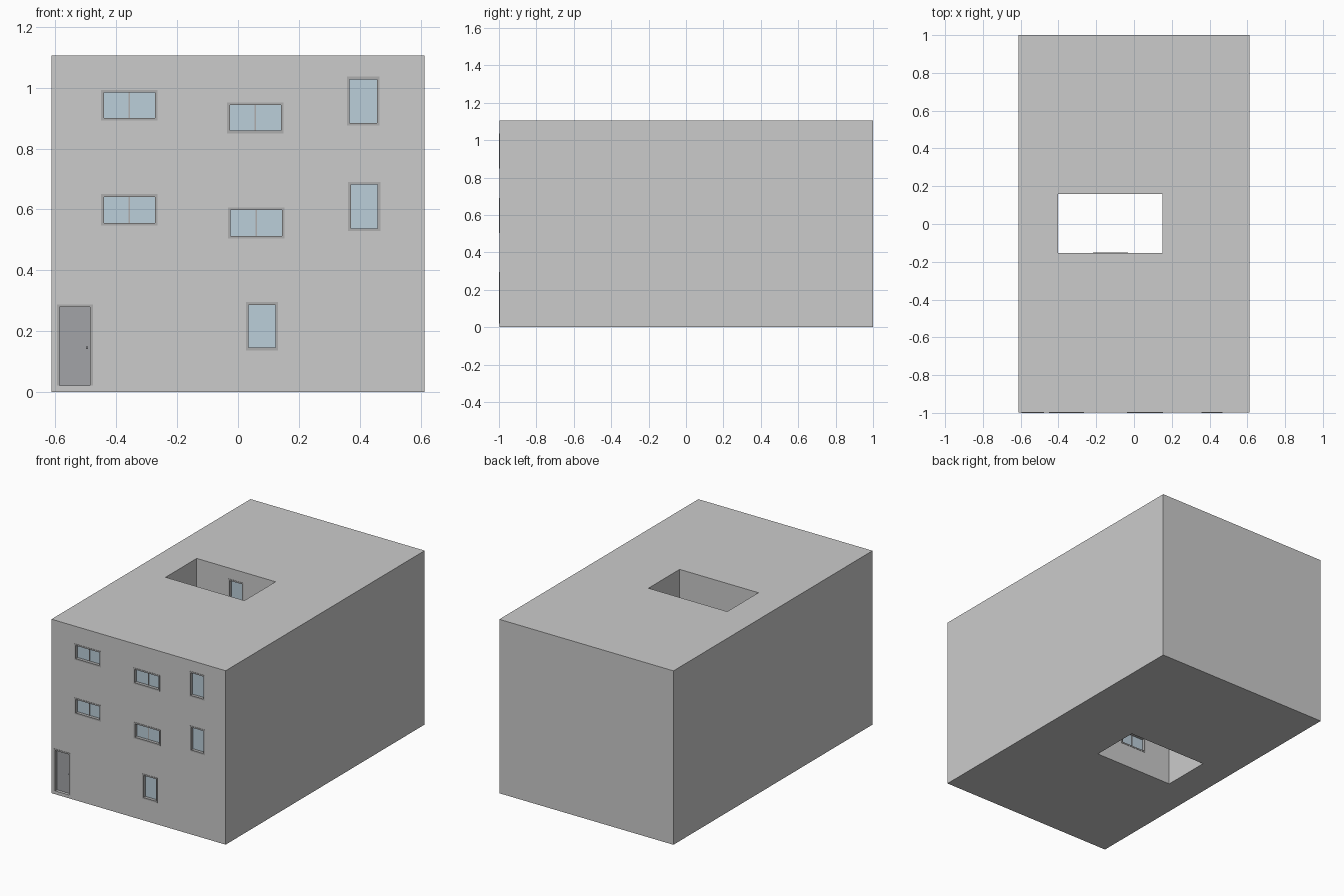
import bpy, bmesh
from mathutils import Matrix, Vector

if "Cube" in bpy.data.objects:
    bpy.data.objects.remove(bpy.data.objects["Cube"])


def material(name, rgb):
    m = bpy.data.materials.new(name)
    m.diffuse_color = (*rgb, 1)
    m.use_nodes = True
    m.node_tree.nodes["Principled BSDF"].inputs["Base Color"].default_value = m.diffuse_color
    return m


GLASS = material("glass", (0.50, 0.62, 0.70))
DOOR = material("door", (0.36, 0.37, 0.39))
SLAB = material("slab", (0.54, 0.54, 0.53))
FRAME = material("frame", (0.42, 0.42, 0.42))

OUTER = (-0.612, 0.612, -0.998, 1.0)
COURT = (-0.402, 0.152, -0.153, 0.160)
WALL = 0.035


def finish(name, bm, mat=None):
    bmesh.ops.recalc_face_normals(bm, faces=bm.faces)
    mesh = bpy.data.meshes.new(name)
    bm.to_mesh(mesh)
    bm.free()
    if mat:
        mesh.materials.append(mat)
    ob = bpy.data.objects.new(name, mesh)
    bpy.context.collection.objects.link(ob)
    return ob


def boxes(name, dims, mat=None):
    """One object from boxes given as x0, x1, y0, y1, z0, z1."""
    bm = bmesh.new()
    for x0, x1, y0, y1, z0, z1 in dims:
        c = Vector((x0 + x1, y0 + y1, z0 + z1)) / 2
        size = (abs(x1 - x0), abs(y1 - y0), abs(z1 - z0), 1)
        bmesh.ops.create_cube(bm, size=1, matrix=Matrix.Translation(c) @ Matrix.Diagonal(size))
    return finish(name, bm, mat)


def grow(rect, d):
    return (rect[0] - d, rect[1] + d, rect[2] - d, rect[3] + d)


def ring(name, outside, inside, z0, z1, mat=None):
    """Rectangular plate or wall with a rectangular hole."""
    bm = bmesh.new()

    def loop(r, z):
        return [bm.verts.new((r[i], r[j], z)) for i, j in ((0, 2), (1, 2), (1, 3), (0, 3))]
    loops = [loop(outside, z0), loop(outside, z1), loop(inside, z1), loop(inside, z0)]
    for a, b in zip(loops, loops[1:] + loops[:1]):
        for i in range(4):
            k = (i + 1) % 4
            bm.faces.new((a[i], a[k], b[k], b[i]))
    return finish(name, bm, mat)


# floor slabs and roof
levels = [(0.0, 0.018), (0.398, 0.416), (0.742, 0.760), (1.088, 1.105)]
for (z0, z1), name in zip(levels, ("ground_slab", "first_floor_slab", "second_floor_slab", "roof_slab")):
    ring(name, OUTER, COURT, z0, z1, SLAB)

# openings per storey: kind, x0, x1, z0, z1
front = [
    [("door", -0.595, -0.477, 0.021, 0.288), ("tall", 0.026, 0.132, 0.137, 0.295)],
    [("wide", -0.450, -0.264, 0.547, 0.650), ("wide", -0.033, 0.153, 0.504, 0.607),
     ("tall", 0.362, 0.468, 0.529, 0.690)],
    [("wide", -0.450, -0.264, 0.892, 0.993), ("wide", -0.036, 0.150, 0.850, 0.952),
     ("tall", 0.358, 0.465, 0.875, 1.036)],
]
court_south = [[("wide", -0.218, -0.032, 0.145, 0.247)], [], []]
court_north = [[], [("tall", -0.178, -0.072, 0.529, 0.690)],
               [("tall", -0.178, -0.072, 0.875, 1.036)]]


def opening(kind, x0, x1, z0, z1, y, out):
    """Frame, pane or leaf, set into a wall face at y that looks along out."""
    t, lip, deep = 0.009, y + out * 0.002, y - out * 0.030
    back, front_y = y - out * 0.026, y - out * 0.018
    parts = [(x0, x0 + t, deep, lip, z0, z1), (x1 - t, x1, deep, lip, z0, z1),
             (x0 + t, x1 - t, deep, lip, z1 - t, z1)]
    sill = z0 if kind == "door" else z0 + t
    if kind != "door":
        parts.append((x0 + t, x1 - t, deep, lip, z0, z0 + t))
    if kind == "wide":
        xm = (x0 + x1) / 2
        parts.append((xm - 0.002, xm + 0.002, back, front_y + out * 0.004, sill, z1 - t))
    boxes(kind + "_frame", parts, FRAME)
    boxes("door_leaf" if kind == "door" else kind + "_glass",
          [(x0 + t, x1 - t, back, front_y, sill, z1 - t)], DOOR if kind == "door" else GLASS)
    if kind == "door":
        boxes("door_handle", [(x1 - t - 0.014, x1 - t - 0.006, front_y,
                               front_y + out * 0.008, 0.142, 0.150)], DOOR)


def cut(wall, items):
    """Cut openings, given with their wall face, through a wall."""
    if not items:
        return
    cutter = boxes(wall.name + "_cutter",
                   [(x0, x1, y - 0.06, y + 0.06, z0, z1) for (_, x0, x1, z0, z1), y in items])
    cutter.hide_render = True
    cutter.hide_set(True)
    mod = wall.modifiers.new("openings", "BOOLEAN")
    mod.operation = "DIFFERENCE"
    mod.solver = "EXACT"
    mod.object = cutter


# storeys: outer walls and courtyard walls with their openings
for i in range(3):
    z0, z1 = levels[i][1], levels[i + 1][0]
    outer = ring("outer_wall_%d" % i, OUTER, grow(OUTER, -WALL), z0, z1)
    inner = ring("courtyard_wall_%d" % i, grow(COURT, WALL), COURT, z0, z1)
    cut(outer, [(o, OUTER[2]) for o in front[i]])
    cut(inner, [(o, COURT[2]) for o in court_south[i]] + [(o, COURT[3]) for o in court_north[i]])
    for o in front[i]:
        opening(*o, OUTER[2], -1)
    for o in court_south[i]:
        opening(*o, COURT[2], 1)
    for o in court_north[i]:
        opening(*o, COURT[3], -1)
